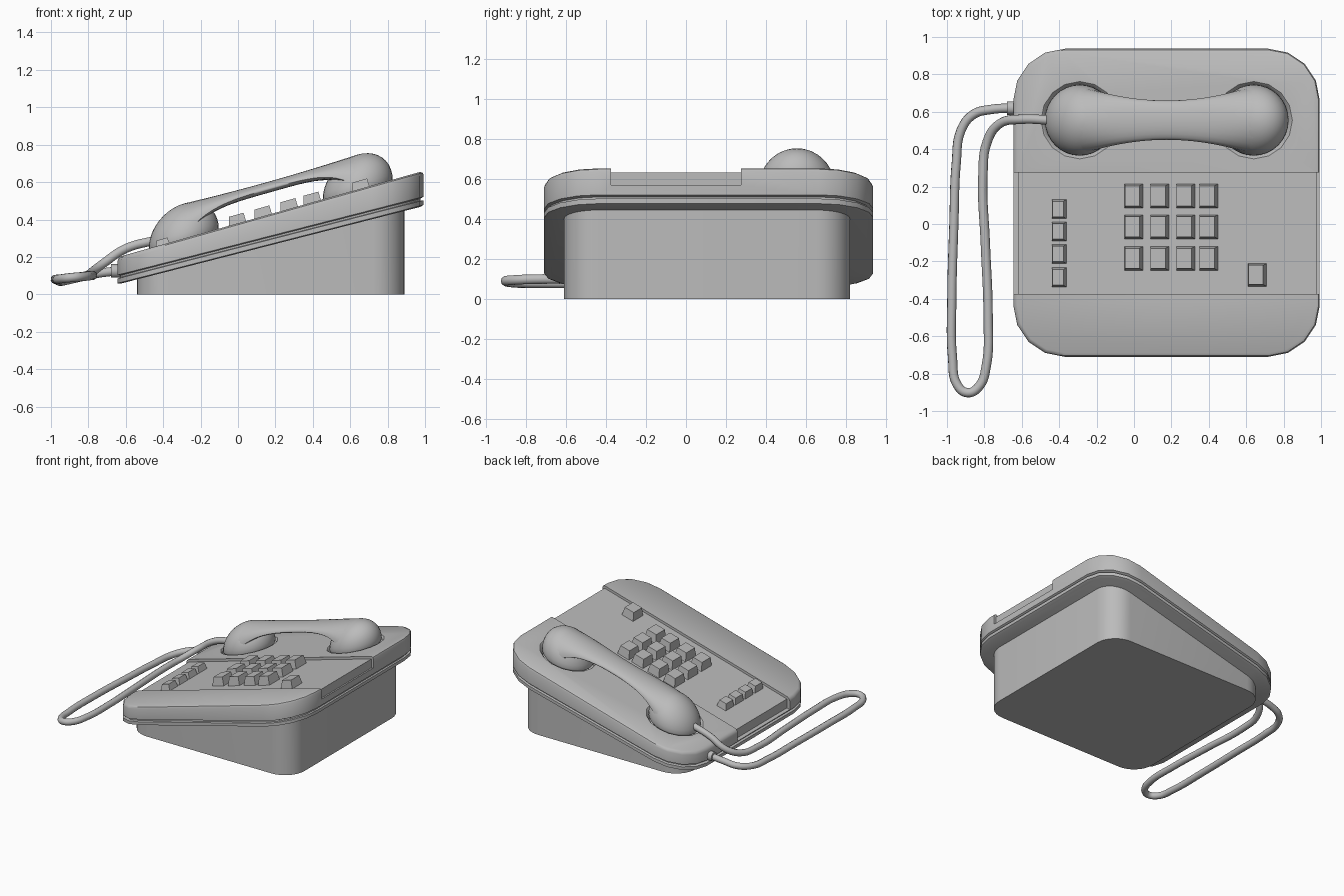
import bpy, bmesh
from math import sin, cos, pi
from mathutils import Vector

if "Cube" in bpy.data.objects:
    bpy.data.objects.remove(bpy.data.objects["Cube"])

grey = bpy.data.materials.new("plain_grey")
grey.use_nodes = True
colour = (0.5, 0.5, 0.5, 1)
grey.diffuse_color = colour
grey.node_tree.nodes["Principled BSDF"].inputs["Base Color"].default_value = colour

SLOPE, LIFT = 0.282, 0.38      # sloping top surface: z = LIFT + SLOPE * x
LIP_SLOPE = 0.256              # underside slopes a little less


def tilt(x, y, h):
    """Place a point at height h over the sloping top."""
    return Vector((x, y, LIFT + SLOPE * x + h))


def finish(obj, angle=0.6):
    if not obj.data.materials:
        obj.data.materials.append(grey)
    bpy.ops.object.select_all(action="DESELECT")
    bpy.context.view_layer.objects.active = obj
    obj.select_set(True)
    bpy.ops.object.shade_smooth_by_angle(angle=angle)
    return obj


def loft(name, rings, angle=0.6):
    """Skin closed rings of equal length and cap both ends."""
    bm = bmesh.new()
    loops = [[bm.verts.new(p) for p in ring] for ring in rings]
    for a, b in zip(loops, loops[1:]):
        for i in range(len(a)):
            j = (i + 1) % len(a)
            bm.faces.new((a[i], a[j], b[j], b[i]))
    bm.faces.new(loops[0][::-1])
    bm.faces.new(loops[-1])
    bmesh.ops.recalc_face_normals(bm, faces=bm.faces)
    mesh = bpy.data.meshes.new(name)
    bm.to_mesh(mesh)
    bm.free()
    obj = bpy.data.objects.new(name, mesh)
    bpy.context.collection.objects.link(obj)
    return finish(obj, angle)


def rounded(x0, x1, y0, y1, r, segs, inset=0):
    """Outline of a rounded rectangle, moved inwards by inset."""
    points = []
    corners = ((x1 - r, y1 - r), (x0 + r, y1 - r), (x0 + r, y0 + r), (x1 - r, y0 + r))
    for k, (cx, cy) in enumerate(corners):
        for i in range(segs + 1):
            a = pi / 2 * (k + i / segs)
            points.append((cx + (r - inset) * cos(a), cy + (r - inset) * sin(a)))
    return points


def box(name, x0, x1, y0, y1, h0, h1, taper=0.0, lean=0.0):
    """Block on the slope, optionally tapered and leaning with it."""
    def ring(h, t, s):
        return [tilt(x - s, y, h) for x, y in
                ((x0 + t, y0 + t), (x1 - t, y0 + t), (x1 - t, y1 - t), (x0 + t, y1 - t))]
    return loft(name, [ring(h0, 0, 0), ring(h1, taper, lean)], 0.3)


def carve(target, cutter):
    cutter.hide_render = True
    mod = target.modifiers.new("cut", "BOOLEAN")
    mod.operation, mod.solver, mod.object = "DIFFERENCE", "EXACT", cutter
    bpy.context.view_layer.objects.active = target
    bpy.ops.object.modifier_apply(modifier=mod.name)
    bpy.data.objects.remove(cutter)


# Wedge base
plan = rounded(-0.54, 0.89, -0.61, 0.82, 0.17, 8)
loft("wedge_base", [[(x, y, 0) for x, y in plan],
                    [(x, y, 0.235 + LIP_SLOPE * x) for x, y in plan]])

# Top housing: lower lip, groove, side wall and softened top edge
levels = ((0.02, 0.218, LIP_SLOPE), (0, 0.224, LIP_SLOPE), (0, 0.249, LIP_SLOPE),
          (0.018, 0.252, LIP_SLOPE), (0.018, 0.262, LIP_SLOPE), (0, 0.268, LIP_SLOPE),
          (0, LIFT - 0.022, SLOPE), (0.006, LIFT - 0.008, SLOPE), (0.02, LIFT, SLOPE))
housing = loft("housing", [
    [(x, y, z + s * x) for x, y in rounded(-0.645, 0.993, -0.71, 0.937, 0.275, 4, inset)]
    for inset, z, s in levels])

# Channel for the key panel
carve(housing, box("channel_cutter", -0.8, 1.2, -0.375, 0.275, -0.09, 0.2))

# Wells that hold the handset
CUPS, CUP_Y = (-0.29, 0.64), 0.555
for cx in CUPS:
    carve(housing, loft("well_cutter", [
        [tilt(cx + r * cos(k * pi / 8), CUP_Y + r * sin(k * pi / 8), h) for k in range(16)]
        for r, h in ((0.185, -0.04), (0.197, -0.01), (0.217, 0.01))]))
finish(housing)

# Key panel sits slightly below the housing top
box("key_panel", -0.62, 0.975, -0.375, 0.275, -0.095, -0.02)


def key(name, x, y, w, d, height):
    box(name, x - w / 2, x + w / 2, y - d / 2, y + d / 2, -0.025, -0.02 + height,
        taper=0.011, lean=SLOPE * height * 0.5)


for x in (0.0, 0.138, 0.277, 0.4):
    for y in (0.15, -0.015, -0.184):
        key("dial_key", x, y, 0.1, 0.13, 0.068)
for y in (0.08, -0.04, -0.16, -0.285):
    key("side_key", -0.4, y, 0.08, 0.105, 0.05)
key("single_key", 0.66, -0.272, 0.1, 0.125, 0.065)

# Handset cups
for name, cx in zip(("mouth_cup", "ear_cup"), CUPS):
    bpy.ops.mesh.primitive_uv_sphere_add(segments=32, ring_count=20, radius=1)
    cup = bpy.context.object
    cup.name = name
    for v in cup.data.vertices:
        depth = 0.187 if v.co.z > 0 else 0.06
        v.co = tilt(cx + 0.187 * v.co.x, CUP_Y + 0.19 * v.co.y, depth * v.co.z)
    finish(cup, 1.0)

# Handset grip: domed section, narrowest in the middle
rings = []
for i in range(25):
    t = i / 12 - 1
    x = 0.175 + 0.465 * t
    width, top, low = 0.105 + 0.08 * t * t, 0.176 + 0.011 * t * t, 0.125 - 0.115 * t ** 4
    mid = low + 0.012 * (1 - t * t)
    ring = []
    for k in range(24):
        a = k * pi / 12
        rise = top - mid if sin(a) > 0 else mid - low + 0.008
        ring.append(tilt(x, CUP_Y + width * cos(a), mid + rise * sin(a)))
    rings.append(ring)
loft("handset_grip", rings, 1.0)

# Cord socket and cord
bpy.ops.mesh.primitive_cylinder_add(vertices=20, radius=0.036, depth=0.06,
                                    location=(-0.65, 0.62, 0.125), rotation=(0, pi / 2, 0))
bpy.context.object.name = "cord_socket"
finish(bpy.context.object)

path = ((-0.44, 0.555, 0.29), (-0.6, 0.56, 0.245), (-0.72, 0.535, 0.165), (-0.785, 0.44, 0.115),
        (-0.808, 0.25, 0.1), (-0.795, -0.1, 0.1), (-0.78, -0.5, 0.1), (-0.79, -0.76, 0.1),
        (-0.83, -0.87, 0.095), (-0.89, -0.902, 0.09), (-0.945, -0.86, 0.083), (-0.97, -0.72, 0.08),
        (-0.974, -0.4, 0.08), (-0.963, 0, 0.075), (-0.95, 0.33, 0.07), (-0.925, 0.5, 0.073),
        (-0.86, 0.585, 0.088), (-0.76, 0.613, 0.11), (-0.65, 0.62, 0.125))
curve = bpy.data.curves.new("cord", "CURVE")
curve.dimensions = "3D"
curve.bevel_depth = 0.025
curve.bevel_resolution = 3
curve.resolution_u = 6
curve.use_fill_caps = True
spline = curve.splines.new("BEZIER")
spline.bezier_points.add(len(path) - 1)
for point, co in zip(spline.bezier_points, path):
    point.co = co
    point.handle_left_type = point.handle_right_type = "AUTO"
curve.materials.append(grey)
cord = bpy.data.objects.new("cord", curve)
bpy.context.collection.objects.link(cord)
